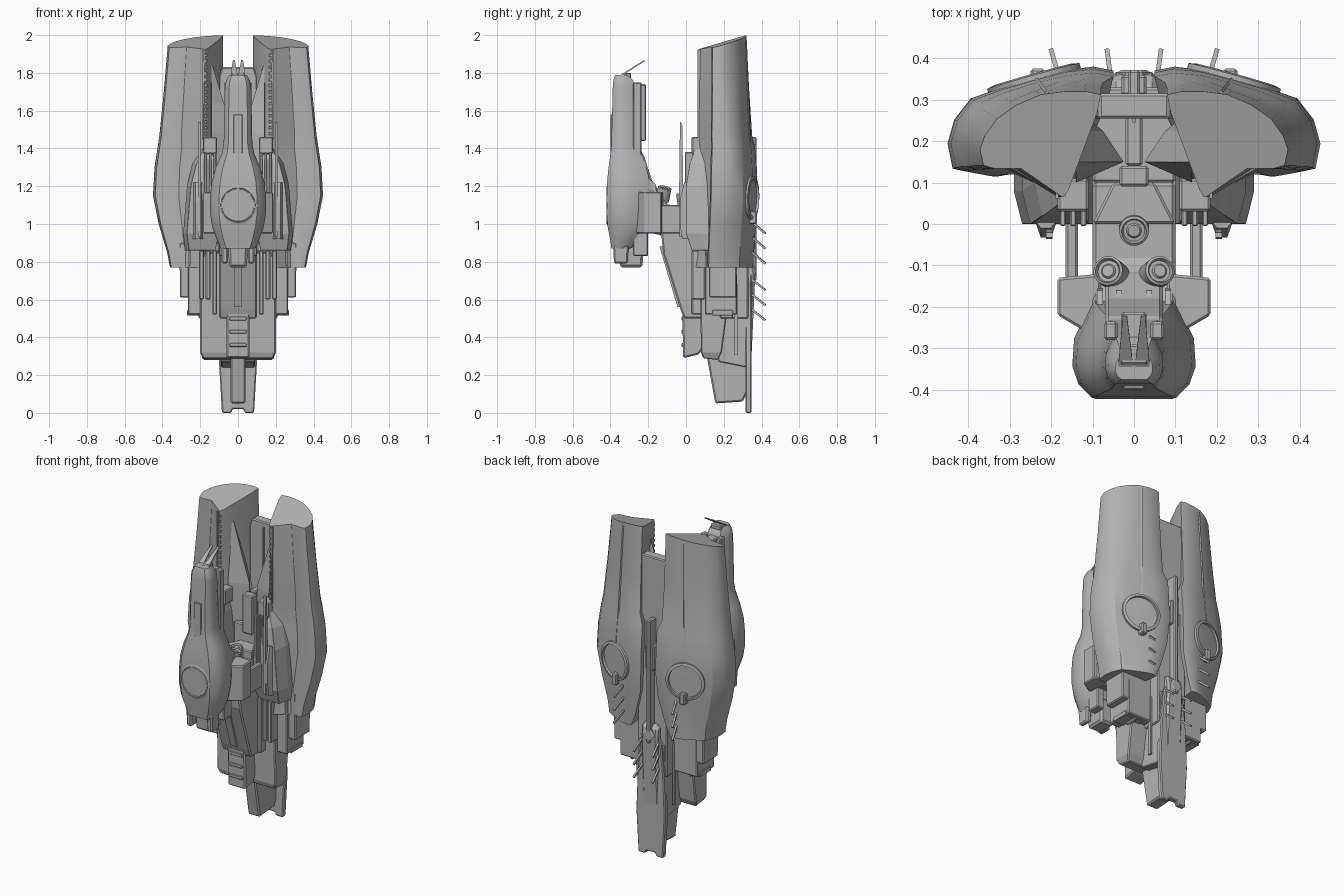
import bpy, bmesh, math
from mathutils import Vector, Matrix

if "Cube" in bpy.data.objects:
    bpy.data.objects.remove(bpy.data.objects["Cube"])

grey = bpy.data.materials.new("hull_grey")
grey.use_nodes = True
tone = (0.45, 0.45, 0.45, 1)
grey.diffuse_color = tone
grey.node_tree.nodes["Principled BSDF"].inputs["Base Color"].default_value = tone


def finish(name, bm, mirror=False, bevel=0, smooth=False):
    bmesh.ops.recalc_face_normals(bm, faces=bm.faces)
    mesh = bpy.data.meshes.new(name)
    bm.to_mesh(mesh)
    bm.free()
    ob = bpy.data.objects.new(name, mesh)
    bpy.context.collection.objects.link(ob)
    mesh.materials.append(grey)
    if bevel:
        mod = ob.modifiers.new("bevel", "BEVEL")
        mod.width, mod.segments, mod.limit_method = bevel, 1, "ANGLE"
    if mirror:
        ob.modifiers.new("mirror", "MIRROR")
    if smooth:
        bpy.ops.object.select_all(action="DESELECT")
        ob.select_set(True)
        bpy.context.view_layer.objects.active = ob
        bpy.ops.object.shade_smooth_by_angle(angle=math.radians(32))
    return ob


def loft(name, rings, **kw):
    bm = bmesh.new()
    loops = [[bm.verts.new(p) for p in ring] for ring in rings]
    for a, b in zip(loops, loops[1:]):
        for i in range(len(a)):
            j = (i + 1) % len(a)
            bm.faces.new((a[i], a[j], b[j], b[i]))
    bm.faces.new(loops[0])
    bm.faces.new(loops[-1][::-1])
    return finish(name, bm, **kw)


def box(name, x, y, z, mirror=False, bevel=0.006, shrink=1.0):
    """Box from ranges; shrink scales the lower end about its middle."""
    rings = []
    for h, s in ((z[0], shrink), (z[1], 1)):
        cx, cy = sum(x) / 2, sum(y) / 2
        rings.append([(cx + (a - cx) * s, cy + (b - cy) * s, h) for a, b in
                      ((x[0], y[0]), (x[1], y[0]), (x[1], y[1]), (x[0], y[1]))])
    return loft(name, rings, mirror=mirror, bevel=bevel)


def side_prism(name, x0, x1, profile, **kw):
    """Extrude a (y, z) outline across x."""
    return loft(name, [[(x, y, z) for y, z in profile] for x in (x0, x1)], **kw)


def front_prism(name, y0, y1, profile, **kw):
    """Extrude an (x, z) outline across y."""
    return loft(name, [[(x, y, z) for x, z in profile] for y in (y0, y1)], **kw)


def lathe(name, centre, axis, profile, mirror=False, n=28):
    """Spin (radius, height) points about an axis."""
    turn = Vector((0, 0, 1)).rotation_difference(Vector(axis)).to_matrix()
    rings = [[Vector(centre) + turn @ Vector((r * math.cos(t), r * math.sin(t), h))
              for t in (math.tau * i / n for i in range(n))] for r, h in profile]
    return loft(name, rings, mirror=mirror, smooth=True)


def bar(name, a, b, w, mirror=True):
    a, b = Vector(a), Vector(b)
    turn = (b - a).to_track_quat("Z", "Y").to_matrix().to_4x4()
    bm = bmesh.new()
    bmesh.ops.create_cube(bm, size=1, matrix=Matrix.Translation((a + b) / 2) @ turn
                          @ Matrix.Diagonal((w, w, (b - a).length, 1)))
    return finish(name, bm, mirror)


# Main hull shells: (across, depth when low, depth when high) fitted to each level
outline = [(0, .97, .97), (.12, 1, 1), (.3, .97, 1), (.5, .9, .97), (.7, .83, .87), (.86, .76, .74), (.96, .6, .58),
           (1, .42, .45), (.97, .23, .3), (.88, .21, .27), (.66, .24, .27), (.32, 0, 0), (.27, .06, .06), (.03, .8, .8)]
levels = [(.77, .13, .36, .05, .355), (.85, .1, .375, .05, .36), (1, .06, .42, .055, .37),
          (1.15, .05, .45, .06, .38), (1.3, .05, .442, .062, .375), (1.41, .05, .425, .065, .365),
          (1.47, .075, .416, .065, .35), (1.7, .08, .393, .065, .335), (1.93, .08, .372, .065, .32)]
rings = []
for z, xi, xo, yf, yb in levels:
    t = min(max((z - 1.25) / .6, 0), 1)
    lift = 0.07 if z == levels[-1][0] else 0
    rings.append([(xi + u * (xo - xi), yf + (a + t * (b - a)) * (yb - yf), z + lift * (b - .25 * u))
                  for u, a, b in outline])
loft("hull_shell", rings, mirror=True, smooth=True)

# Rim strip along the front inner edge of each shell
for i in range(14):
    z = 1.47 + i * .032
    box("rim_stud", (.165, .177), (.066, .08), (z, z + .014), True, 0)
side_prism("rim_strip", .182, .19, [(.061, 1.45), (.1, 1.45), (.1, 1.92), (.061, 1.92)], mirror=True)

# Back rings, latches and seams on the shells
lathe("ring_frame", (.235, .328, 1.14), (.28, 1, -.02),
      [(.116, 0), (.116, .03), (.1, .034), (.098, .021), (.02, .021)], True, 36)
box("ring_latch", (.215, .25), (.33, .375), (1.0, 1.07), True)
bar("seam_strip", (.225, .336, 1.47), (.21, .317, 1.97), .008)
bar("seam_lower", (.235, .348, 1.25), (.225, .336, 1.47), .008)

# Side pods in front of the shells
loft("side_pod", [[(xi, .12, z), (xi, yf, z), (xo - .02, yf, z), (xo, yf + .08, z), (xo, .12, z)]
     for z, xi, xo, yf in ((.86, .12, .28, .03), (.95, .1, .29, 0), (1.2, .11, .27, 0), (1.32, .12, .24, .02), (1.4, .14, .2, .05))],
     mirror=True, bevel=.005)
side_prism("pod_blade", .197, .213, [(-.035, .93), (-.01, .93), (-.02, 1.53), (-.032, 1.54), (-.036, 1.2)], mirror=True)
loft("blade_root", [[(.185, .01, z), (.2, y, z), (.225, y, z), (.24, .01, z)]
     for z, y in ((.92, -.02), (1.0, -.033), (1.12, -.033), (1.22, -.01))], mirror=True)
for x in (.115, .14, .165):
    box("pod_pipe", (x, x + .014), (-.005, .04), (1.05, 1.38), True, .003)
box("pod_cap", (.11, .185), (.03, .11), (1.37, 1.46), True)

# Central body between the shells
box("core_body", (-.1, .1), (.1, .33), (.5, 1.25))
loft("core_nose", [[(-.1, 0, z), (.1, 0, z), (.05, .1, z), (-.05, .1, z)] for z in (.8, 1.15)], bevel=.006)
box("core_tower", (-.02, .02), (.14, .27), (1.2, 1.45))
box("core_post", (-.035, .035), (.09, .14), (1.2, 1.44))
front_prism("back_plate", .255, .315, [(-.1, 1.2), (.1, 1.2), (.1, 1.78), (.085, 1.83), (-.085, 1.83), (-.1, 1.78)], bevel=.006)
box("back_plate_rail", (-.004, .004), (.245, .26), (1.2, 1.8), bevel=0)
loft("inner_bulge", [[(x, .15, z), (.14, y, z), (.15, .2, z), (.12, .26, z), (x + .05, .225, z)]
     for z, x, y in ((1.2, .025, .1), (1.48, .025, .1), (1.64, .075, .12), (1.84, .135, .14))], mirror=True)
box("back_fin", (-.014, .014), (.3, .372), (.7, 1.46))
box("back_fin_cap", (-.03, .03), (.31, .36), (1.15, 1.3))

# Stepped lower hull
box("step_wide", (.1, .31), (.12, .27), (.61, .9), True, .006, .97)
box("step_middle", (.1, .265), (.1, .27), (.52, .86), True)
box("step_lip", (.14, .27), (.14, .25), (.515, .545), True, .003)
loft("step_low", [[(-.185, .09, .29), (.185, .09, .29), (.185, .17, .28), (-.185, .17, .28)],
                  [(-.2, .08, .32), (.2, .08, .32), (.2, .19, .32), (-.2, .19, .32)],
                  [(-.2, .07, .85), (.2, .07, .85), (.2, .26, .85), (-.2, .26, .85)]], bevel=.006)
for i, x in enumerate((.11, .145, .18)):
    box("front_rib", (x, x + .026), (.03, .1), (.6 - .08 * (i == 0), .86), True)
box("side_fin", (.1, .11), (.255, .275), (.31, .68), True, 0)
box("side_clamp", (.19, .21), (.18, .25), (.5, .56), True)

# Front keel column
side_prism("keel_column", -.1, .1, [(-.12, .84), (-.03, .55), (-.01, .5), (.1, .5), (.1, 1.1), (-.12, 1.1)], bevel=.008)
side_prism("keel_spur", -.06, .06, [(-.02, .56), (-.015, .29), (.07, .31), (.12, .4), (.12, .56)], bevel=.008)
side_prism("keel_ridge", -.022, .022, [(-.14, .88), (-.045, .56), (-.02, .56), (-.02, .9)])
for z in (.35, .42, .49):
    box("spur_band", (-.045, .045), (-.024, .03), (z, z + .02), bevel=.003)

# Tail fin and back keel plate
side_prism("tail_fin", -.04, .04, [(.11, .3), (.155, .05), (.3, .06), (.33, .12), (.33, .6), (.11, .6)], bevel=.008)
front_prism("keel_plate", .315, .348, [(-.085, 0), (-.035, .0), (-.03, .02), (.03, .02), (.035, 0), (.085, 0),
            (.1, .26), (.09, .5), (.07, .7), (.035, .78), (-.035, .78), (-.07, .7), (-.09, .5), (-.1, .26)], bevel=.006)
side_prism("keel_head", -.055, .055, [(.31, .3), (.347, .3), (.367, .74), (.355, .8), (.31, .82)], bevel=.012)
side_prism("tail_web", -.09, .09, [(.17, .27), (.32, .24), (.335, .7), (.17, .7)], bevel=.006)
lathe("keel_boss", (0, .35, .75), (0, 1, 0), [(.04, -.03), (.04, .016), (.03, .022)], n=6)

# Back spikes
for z in (.99, .91, .83):
    bar("hull_spike", (.18, .35, z + .02), (.2, .42, z - .04), .011)
for z in (.69, .61, .53):
    bar("keel_spike", (.055, .345, z + .02), (.065, .42, z - .04), .011)

# Neck joining the front pod
side_prism("neck", -.1, .1, [(-.22, .96), (-.13, .94), (-.12, .83), (.05, .8), (.05, 1.1),
           (0, 1.1), (-.09, 1.1), (-.15, 1.16), (-.22, 1.2)], bevel=.008)
side_prism("neck_fairing", -.07, .07, [(-.3, 1.41), (-.225, 1.37), (-.18, 1.23), (-.12, 1.14), (-.1, 1.05), (-.3, 1.05)], bevel=.008)
loft("neck_block", [[(.08, -.12, z), (.185, -.13, z), (.185, -.22, z), (.1, -.27, z), (.08, -.27, z)] for z in (.95, 1.17)],
     mirror=True, bevel=.006)
box("neck_strut", (.135, .165), (-.14, .02), (.95, 1.1), True)
for x in (.03, .075):
    side_prism("neck_rib", x, x + .014, [(-.22, 1.1), (-.15, 1.1), (-.16, 1.21), (-.22, 1.26)], mirror=True)
nozzle = [(.036, -.06), (.036, .012), (.03, .016), (.026, .006), (.018, .006), (.014, .012), (.004, .012)]
lathe("neck_nozzle", (.06, -.115, 1.18), (.25, .2, 1), nozzle, True)
lathe("centre_nozzle", (0, -.015, 1.15), (0, -.15, 1), nozzle)

# Front pod
pod = [(.68, 0), (.9, .14), (1, .32), (.97, .6), (.66, 1), (-.66, 1), (-.97, .6), (-1, .32), (-.9, .14), (-.68, 0)]
shape = [(.87, .09, -.395, -.3), (.91, .11, -.4, -.22), (.98, .135, -.414, -.2), (1.05, .147, -.42, -.19),
         (1.13, .149, -.42, -.18), (1.22, .14, -.418, -.19), (1.3, .118, -.41, -.21), (1.37, .087, -.4, -.23), (1.42, .076, -.395, -.245),
         (1.72, .07, -.388, -.265), (1.76, .063, -.385, -.28), (1.79, .045, -.375, -.31)]
loft("front_pod", [[(u * w, f + v * (b - f), z) for u, v in pod] for z, w, f, b in shape], smooth=True)
lathe("pod_disc", (0, -.4, 1.1), (0, -1, 0), [(.105, 0), (.105, .018), (.092, .022), (.088, .016), (.085, .022), (.01, .022)], n=36)
box("pod_inset_panel", (-.025, .025), (-.4, -.39), (1.37, 1.58), bevel=.003)
box("pod_side_rail", (.04, .072), (-.28, -.235), (1.36, 1.75), True)
box("pod_cannon", (-.03, .03), (-.3, -.212), (1.44, 1.74))
box("pod_chin", (-.055, .055), (-.36, -.22), (.77, .95), bevel=.012, shrink=.85)
box("chin_claw", (.05, .09), (-.39, -.3), (.79, .95), True, .008, .8)
box("chin_bracket", (.05, .1), (-.28, -.2), (.83, .96), True)
loft("pod_prong", [[(x - w, y, z), (x + w, y, z), (x + w, y + .004, z - .006), (x - w, y + .004, z - .006)]
     for x, w, y, z in ((.02, .018, -.345, 1.79), (.022, .005, -.222, 1.868))], mirror=True)
box("pod_crest", (-.035, .035), (-.34, -.29), (1.77, 1.8))
